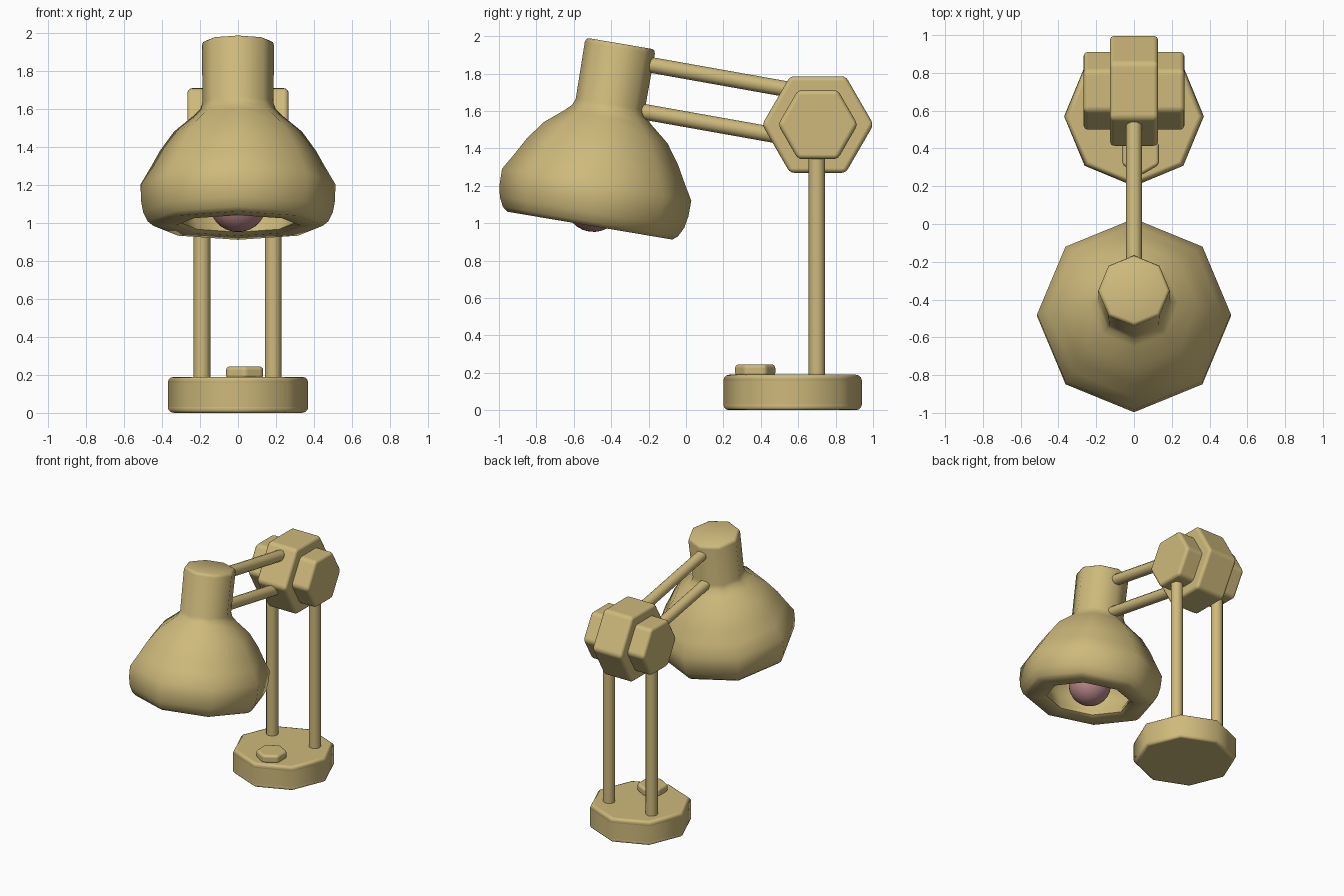
import bpy, bmesh, math
from mathutils import Vector, Matrix

if "Cube" in bpy.data.objects:
    bpy.data.objects.remove(bpy.data.objects["Cube"])


def material(name, color):
    m = bpy.data.materials.new(name)
    m.diffuse_color = color
    m.use_nodes = True
    m.node_tree.nodes["Principled BSDF"].inputs["Base Color"].default_value = m.diffuse_color
    return m


TAN = material("tan_paint", (0.62, 0.49, 0.20, 1))
PINK = material("pink_glass", (0.50, 0.25, 0.26, 1))
TILT = math.radians(-9.6)


def finish(name, bm, mat=TAN, matrix=Matrix(), bevel=0.0, smooth=50):
    bmesh.ops.recalc_face_normals(bm, faces=bm.faces)
    me = bpy.data.meshes.new(name)
    bm.to_mesh(me)
    bm.free()
    ob = bpy.data.objects.new(name, me)
    bpy.context.collection.objects.link(ob)
    me.materials.append(mat)
    ob.matrix_world = matrix
    bpy.ops.object.select_all(action='DESELECT')
    ob.select_set(True)
    bpy.context.view_layer.objects.active = ob
    bpy.ops.object.shade_smooth_by_angle(angle=math.radians(smooth))
    if bevel:
        b = ob.modifiers.new("soft_edges", 'BEVEL')
        b.width, b.segments = bevel, 3
        b.limit_method, b.angle_limit = 'ANGLE', math.radians(50)
        b.harden_normals = True
    return ob


def lathe(name, profile, sides=8, **kw):
    """Revolve (radius, z) points around z, first corner on +x."""
    bm = bmesh.new()
    rings = []
    for r, z in profile:
        if r == 0:
            rings.append([bm.verts.new((0, 0, z))])
        else:
            rings.append([bm.verts.new((r * math.cos(math.tau * i / sides),
                                        r * math.sin(math.tau * i / sides), z))
                          for i in range(sides)])
    for a, b in zip(rings, rings[1:]):
        for i in range(sides):
            j = (i + 1) % sides
            if len(a) == 1:
                bm.faces.new((a[0], b[i], b[j]))
            elif len(b) == 1:
                bm.faces.new((a[i], a[j], b[0]))
            else:
                bm.faces.new((a[i], a[j], b[j], b[i]))
    for ring in (rings[0], rings[-1]):
        if len(ring) > 1:
            bm.faces.new(ring)
    return finish(name, bm, **kw)


def rod(name, p, q, r, sides=12):
    p, q = Vector(p), Vector(q)
    m = Matrix.Translation(p) @ (q - p).to_track_quat('Z', 'Y').to_matrix().to_4x4()
    return lathe(name, [(r, 0), (r, (q - p).length)], sides, matrix=m)


# Octagonal base and hexagonal switch button
lathe("base", [(0.37, 0), (0.37, 0.19)], bevel=0.03,
      matrix=Matrix.Translation((0, 0.57, 0)))
lathe("switch_button", [(0.113, 0), (0.113, 0.065)], 6, bevel=0.02, smooth=40,
      matrix=Matrix.Translation((0.035, 0.37, 0.18)) @ Matrix.Rotation(math.pi / 2, 4, 'Z'))

# Twin upright posts
for side, x in (("left", -0.19), ("right", 0.185)):
    rod(side + "_post", (x, 0.70, 0.17), (x, 0.70, 1.45), 0.044)

# Hexagonal hinge: large middle block with a smaller block through it
for name, r, half in (("hinge_middle", 0.298, 0.128), ("hinge_sides", 0.213, 0.267)):
    turn = Matrix.Rotation(math.pi / 2, 4, 'Y') @ Matrix.Rotation(math.pi / 2, 4, 'Z')
    lathe(name, [(r, -half), (r, half)], 6, bevel=0.025, smooth=40,
          matrix=Matrix.Translation((0, 0.705, 1.527)) @ turn)

# Parallel arms between hinge and shade
for name, z in (("upper_arm", 1.847), ("lower_arm", 1.59)):
    rod(name, (0, -0.24, z + 0.008), (0, 0.62, z - 0.145), 0.042)

# Tilted lamp shade: neck, bowl, thick lip and hollow inside
shade_matrix = Matrix.Translation((0, -0.35, 1.96)) @ Matrix.Rotation(TILT, 4, 'X')
lathe("lamp_shade", [
    (0.172, 0), (0.184, -0.006), (0.19, -0.022), (0.187, -0.33), (0.20, -0.365), (0.235, -0.40),
    (0.337, -0.484), (0.41, -0.585), (0.46, -0.675), (0.513, -0.765), (0.512, -0.85),
    (0.50, -0.915), (0.475, -0.965), (0.448, -0.987),
    (0.33, -0.987), (0.305, -0.97), (0.31, -0.94), (0.355, -0.86), (0.355, -0.79),
    (0.30, -0.69), (0.20, -0.58), (0, -0.54)],
    matrix=shade_matrix)

# Bulb and its socket
bm = bmesh.new()
bmesh.ops.create_uvsphere(bm, u_segments=24, v_segments=14, radius=0.152)
finish("bulb", bm, mat=PINK, matrix=shade_matrix @ Matrix.Translation((0, 0, -0.867)))
lathe("bulb_socket", [(0.07, -0.76), (0.07, -0.53)], 12, matrix=shade_matrix)
